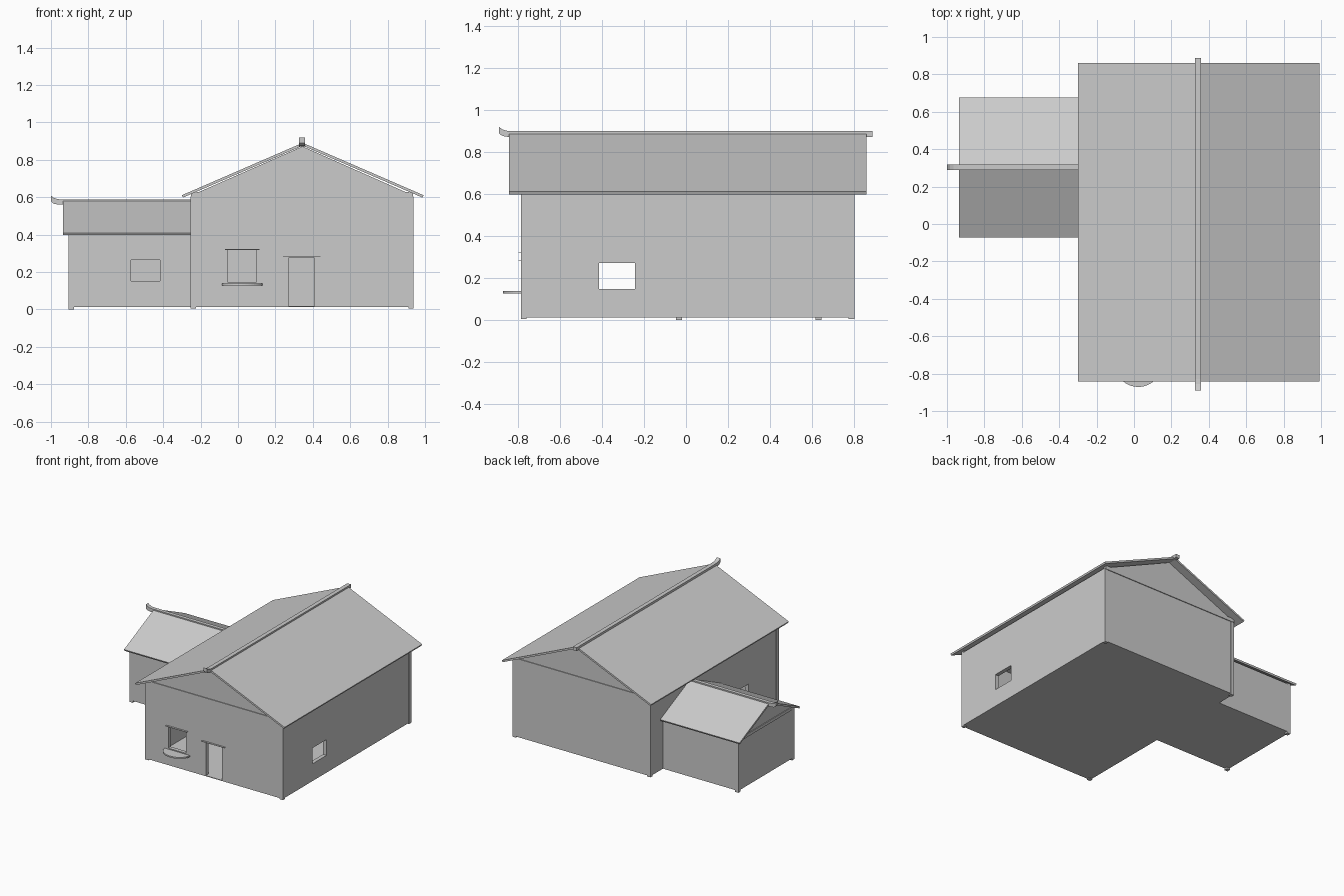
import bpy, bmesh, math
from mathutils import Vector

cube = bpy.data.objects.get("Cube")
if cube:
    bpy.data.objects.remove(cube, do_unlink=True)

GREY = (0.6, 0.6, 0.6, 1)
mat = bpy.data.materials.new("plain grey")
mat.use_nodes = True
mat.diffuse_color = GREY
mat.node_tree.nodes["Principled BSDF"].inputs["Base Color"].default_value = GREY


def prism(name, axis, pts, lo, hi):
    """Extrude a 2D outline along an axis from lo to hi."""
    place = {"x": lambda p, d: (d, p[0], p[1]),
             "y": lambda p, d: (p[0], d, p[1]),
             "z": lambda p, d: (p[0], p[1], d)}[axis]
    bm = bmesh.new()
    face = bm.faces.new([bm.verts.new(place(p, lo)) for p in pts])
    ext = bmesh.ops.extrude_face_region(bm, geom=[face])
    verts = [v for v in ext["geom"] if isinstance(v, bmesh.types.BMVert)]
    bmesh.ops.translate(bm, verts=verts, vec=Vector(place((0, 0), hi - lo)))
    bmesh.ops.recalc_face_normals(bm, faces=bm.faces)
    mesh = bpy.data.meshes.new(name)
    bm.to_mesh(mesh)
    bm.free()
    mesh.materials.append(mat)
    ob = bpy.data.objects.new(name, mesh)
    bpy.context.collection.objects.link(ob)
    return ob


def box(name, x0, x1, y0, y1, z0, z1):
    return prism(name, "z", [(x0, y0), (x1, y0), (x1, y1), (x0, y1)], z0, z1)


def cut(target, x0, x1, y0, y1, z0, z1):
    """Remove a box-shaped opening from a solid."""
    cutter = box("cutter", x0, x1, y0, y1, z0, z1)
    cutter.hide_render = True
    mod = target.modifiers.new("opening", "BOOLEAN")
    mod.operation, mod.solver, mod.object = "DIFFERENCE", "EXACT", cutter
    bpy.context.view_layer.objects.active = target
    bpy.ops.object.modifier_apply(modifier=mod.name)
    bpy.data.objects.remove(cutter, do_unlink=True)


def roof(name, axis, c, w, eave, top, lo, hi, t=0.014):
    """Two sloping slabs with eaves cut square to the slope."""
    a = math.atan2(top - eave, w)
    dx, dz = t * math.sin(a), t * math.cos(a)
    prism(name, axis, [(c - w, eave), (c, top), (c + w, eave), (c + w - dx, eave - dz),
                       (c, top - t / math.cos(a)), (c - w + dx, eave - dz)], lo, hi)


def ridge(name, axis, tip, end, z, lo, hi):
    """Ridge beam whose tip curls upward."""
    curl = [(0.06, 0.027), (0.035, 0.029), (0.015, 0.036), (0, 0.047),
            (0, 0.017), (0.008, 0.009), (0.02, 0.003), (0.04, 0)]
    pts = [(end, z), (end, z + 0.027)] + [(tip + u, z + v) for u, v in curl]
    prism(name, axis, pts, lo, hi)


# Main house: hollow gabled shell with door and windows
X0, X1, Y0, Y1 = -0.25, 0.936, -0.783, 0.798
T = 0.03
house = prism("house_walls", "y",
              [(X0, 0.013), (X1, 0.013), (X1, 0.61), (0.345, 0.872), (X0, 0.61)], Y0, Y1)
cut(house, X0 + T, X1 - T, Y0 + T, Y1 - T, 0.018, 0.59)
cut(house, -0.055, 0.10, Y0 - T, Y0 + 2 * T, 0.146, 0.318)
cut(house, 0.27, 0.41, Y0 - T, Y0 + 2 * T, 0.018, 0.275)
cut(house, X0 - T, X1 + T, -0.414, -0.243, 0.148, 0.271)
roof("house_roof", "y", 0.346, 0.646, 0.611, 0.891, -0.842, 0.86)
ridge("house_ridge", "x", -0.89, 0.888, 0.872, 0.325, 0.357)

# Side wing: lower hollow shell with one window
A0, B0, B1 = -0.902, -0.045, 0.642
wing = prism("wing_walls", "x",
             [(B0, 0.013), (B1, 0.013), (B1, 0.404), (0.302, 0.566), (B0, 0.404)], A0, X0)
cut(wing, A0 + T, X0 - 0.005, B0 + T, B1 - T, 0.018, 0.39)
cut(wing, -0.573, -0.417, B0 - T, B0 + 2 * T, 0.152, 0.265)
roof("wing_roof", "x", 0.302, 0.374, 0.41, 0.585, -0.936, X0)
ridge("wing_ridge", "y", -1.0, X0, 0.561, 0.289, 0.317)

# Corner posts, standing slightly proud of the walls
P, E = 0.028, 0.003
for side, x in (("right", X0 - E), ("left", X1 + E - P)):
    for end, y in (("front", Y0 - E), ("back", Y1 + E - P)):
        box(f"house_post_{end}_{side}", x, x + P, y, y + P, 0.006, 0.605)
for end, y in (("front", B0 - E), ("back", B1 + E - P)):
    box(f"wing_post_{end}", A0 - E, A0 - E + P, y, y + P, 0, 0.4)

# Tie beams across the gables
for end, y in (("front", Y0 - 0.006), ("back", Y1 - 0.014)):
    box(f"house_tie_beam_{end}", X0, X1, y, y + 0.02, 0.6, 0.628)
box("wing_tie_beam", A0 - 0.006, A0 + 0.014, B0, B1, 0.397, 0.42)

# Rounded window sill and thin ledges over the front openings
arc = [math.pi * (1 + i / 20) for i in range(21)]
prism("window_sill", "z",
      [(0.023 + 0.108 * math.cos(a), Y0 + 0.088 * math.sin(a)) for a in arc], 0.127, 0.138)
box("window_ledge", -0.07, 0.115, Y0 - 0.015, Y0, 0.319, 0.322)
box("door_ledge", 0.24, 0.44, Y0 - 0.015, Y0, 0.283, 0.286)
